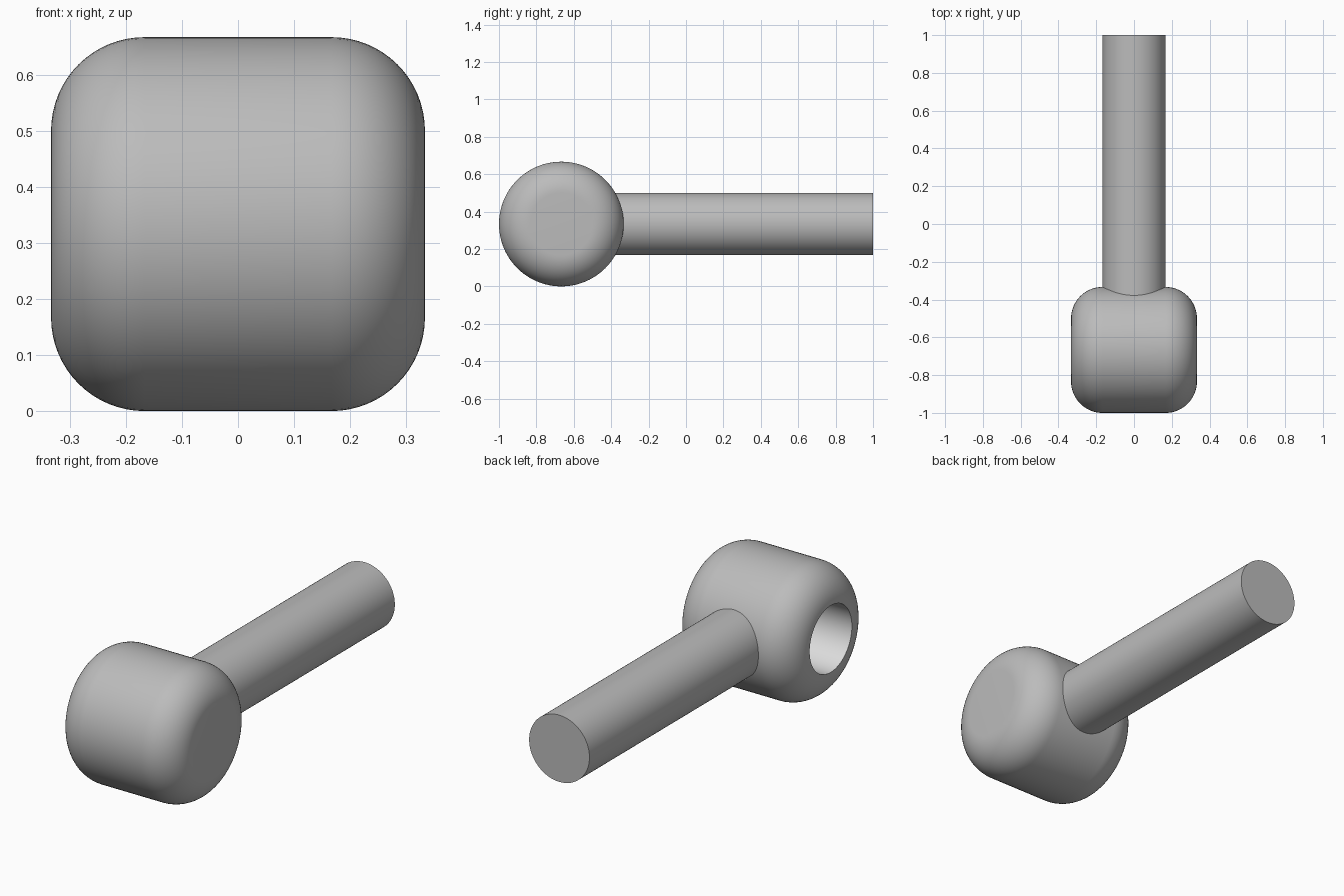
import bpy, bmesh, math
from mathutils import Matrix

if "Cube" in bpy.data.objects:
    bpy.data.objects.remove(bpy.data.objects["Cube"])

SEG = 96
R = 1 / 3          # head radius and half width
F = 1 / 6          # fillet, bore and rod radius
BORE_DEPTH = 1 / 3


def material(name, value):
    m = bpy.data.materials.new(name)
    m.diffuse_color = (value, value, value, 1)
    m.use_nodes = True
    m.node_tree.nodes["Principled BSDF"].inputs["Base Color"].default_value = m.diffuse_color
    return m


grey = material("grey", 0.5)
light_grey = material("light_grey", 0.72)


def lathe(name, profile, axis, location, color_rule=None):
    """Spin (radius, height) points around z, then turn z onto the axis."""
    bm = bmesh.new()
    rings = []
    for r, h in profile:
        if r < 1e-6:
            rings.append([bm.verts.new((0, 0, h))] * SEG)
        else:
            rings.append([bm.verts.new((r * math.cos(a), r * math.sin(a), h))
                          for a in (2 * math.pi * i / SEG for i in range(SEG))])
    for k, (low, high) in enumerate(zip(rings, rings[1:])):
        for i in range(SEG):
            j = (i + 1) % SEG
            corners = list(dict.fromkeys((low[i], low[j], high[j], high[i])))
            face = bm.faces.new(corners)
            face.material_index = color_rule(k) if color_rule else 0
    turn = Matrix.Rotation(math.pi / 2, 4, 'Y') if axis == 'X' else Matrix.Rotation(-math.pi / 2, 4, 'X')
    bmesh.ops.transform(bm, matrix=turn, verts=bm.verts)
    bmesh.ops.recalc_face_normals(bm, faces=bm.faces)
    mesh = bpy.data.meshes.new(name)
    bm.to_mesh(mesh)
    bm.free()
    obj = bpy.data.objects.new(name, mesh)
    obj.location = location
    bpy.context.collection.objects.link(obj)
    mesh.materials.append(grey)
    mesh.materials.append(light_grey)
    bpy.ops.object.select_all(action='DESELECT')
    obj.select_set(True)
    bpy.context.view_layer.objects.active = obj
    bpy.ops.object.shade_smooth_by_angle(angle=math.radians(30))
    return obj


# Head: rounded drum lying along x, with a blind bore in its left end
N = 16
arc = [(F + F * math.sin(t), F + F * math.cos(t))
       for t in (math.pi / 2 * i / N for i in range(N + 1))]
bore = [(0, -R + BORE_DEPTH), (F, -R + BORE_DEPTH)]
left = [(r, -h) for r, h in arc]
right = arc[::-1]
lathe("head", bore + left + right + [(0, R)], 'X', (0, -2 / 3, R),
      lambda k: 1 if k < 2 else 0)

# Handle: plain rod running back from inside the head wall
lathe("handle", [(0, 0), (F, 0), (F, 1.5), (0, 1.5)], 'Y', (0, -0.5, R))
